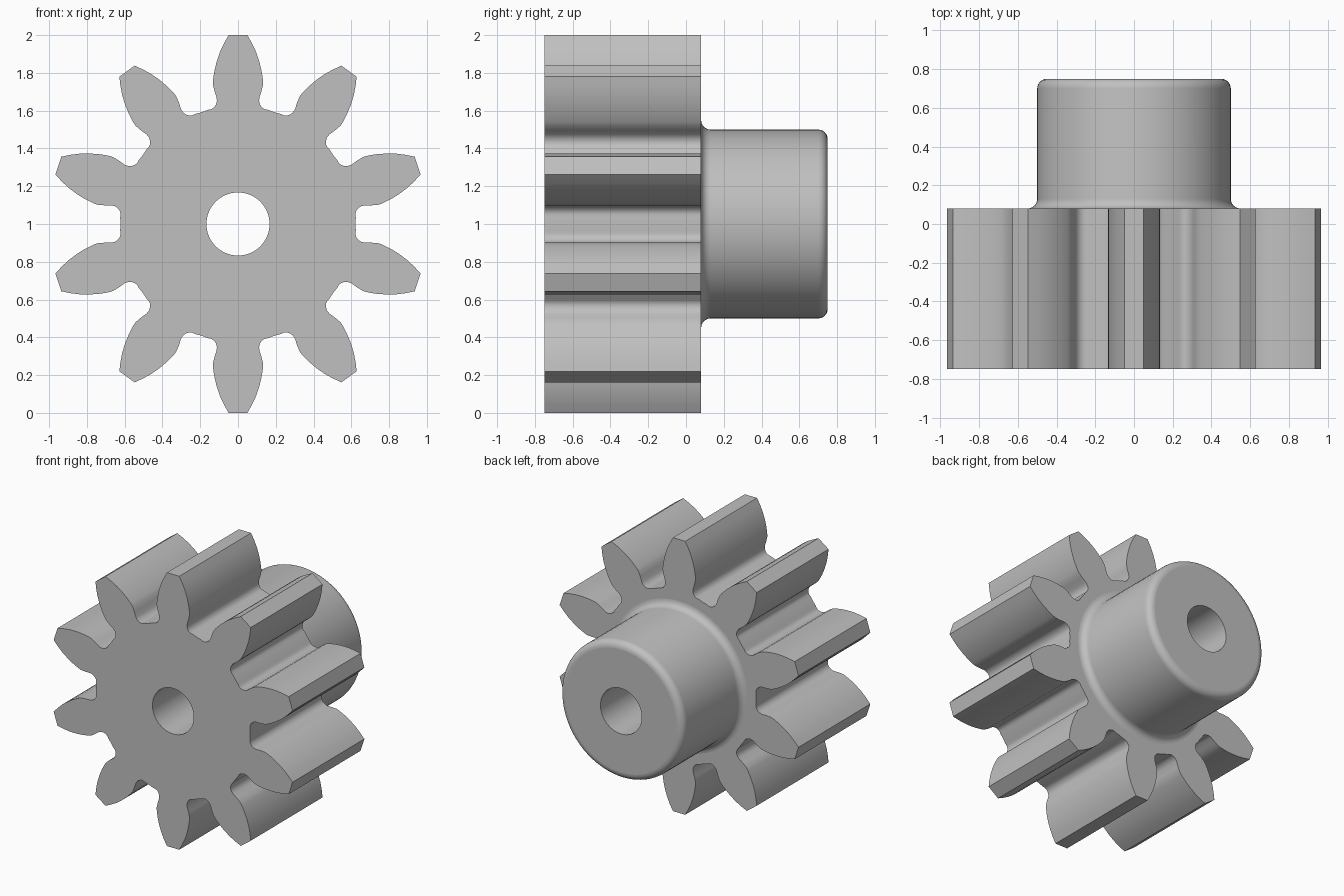
import bpy
import bmesh
from math import sin, cos, pi, radians
from mathutils import Matrix, Vector

cube = bpy.data.objects.get("Cube")
if cube:
    bpy.data.objects.remove(cube, do_unlink=True)

TEETH = 10
SEGMENTS = 72
FRONT, SHOULDER, BACK = -0.75, 0.08, 0.75
BORE, HUB, ROUND = 0.167, 0.5, 0.05

# Half a tooth from tip to root: sideways offset, distance from the axle
FLANK = [(0.05, 1.0), (0.075, 0.955), (0.096, 0.91), (0.113, 0.86),
         (0.125, 0.81), (0.132, 0.765), (0.133, 0.74), (0.125, 0.705),
         (0.113, 0.668), (0.112, 0.65), (0.117, 0.632), (0.128, 0.616),
         (0.143, 0.607), (0.16, 0.604)]


def quarter(radius, y, start, end, steps=6):
    """Quarter-round profile points about a centre given as radius and y."""
    angles = [radians(start + (end - start) * i / steps) for i in range(steps + 1)]
    return [(radius + ROUND * cos(a), y + ROUND * sin(a)) for a in angles]


def close_loop(bm, verts):
    return [bm.edges.new((verts[i - 1], verts[i])) for i in range(len(verts))]


def bridge(bm, a, b):
    for i in range(len(a)):
        bm.faces.new((a[i - 1], a[i], b[i], b[i - 1]))


bm = bmesh.new()

# Toothed outline, with one valley point after each tooth
tooth = [(-x, r) for x, r in reversed(FLANK)] + FLANK
valley = pi / TEETH
tooth.append((0.622 * sin(valley), 0.622 * cos(valley)))
outline = []
for t in range(TEETH):
    turn = Matrix.Rotation(t * 2 * pi / TEETH, 3, 'Y')
    outline += [turn @ Vector((x, 0, r)) for x, r in tooth]

front_rim, back_rim = [
    [bm.verts.new((p.x, y, p.z + 1)) for p in outline] for y in (FRONT, SHOULDER)]

# Bore and filleted hub, turned as one profile
profile = [(BORE, FRONT), (BORE, BACK)]
profile += quarter(HUB - ROUND, BACK - ROUND, 90, 0)
profile += quarter(HUB + ROUND, SHOULDER + ROUND, 180, 270)
rings = []
for r, y in profile:
    angles = [2 * pi * i / SEGMENTS for i in range(SEGMENTS)]
    rings.append([bm.verts.new((r * sin(a), y, 1 + r * cos(a))) for a in angles])

# Gear faces around the bore and hub
for rim, ring in ((front_rim, rings[0]), (back_rim, rings[-1])):
    edges = close_loop(bm, rim) + close_loop(bm, ring)
    bmesh.ops.triangle_fill(bm, use_beauty=True, use_dissolve=False,
                            edges=edges, normal=(0, 1, 0))

# Tooth walls and turned surfaces
bridge(bm, front_rim, back_rim)
for a, b in zip(rings, rings[1:]):
    bridge(bm, a, b)
bmesh.ops.recalc_face_normals(bm, faces=bm.faces[:])

mesh = bpy.data.meshes.new("pinion_gear")
bm.to_mesh(mesh)
bm.free()
gear = bpy.data.objects.new("pinion_gear", mesh)
bpy.context.collection.objects.link(gear)

# Plain grey finish
grey = bpy.data.materials.new("plain grey")
grey.use_nodes = True
colour = (0.53, 0.53, 0.53, 1)
grey.diffuse_color = colour
grey.node_tree.nodes["Principled BSDF"].inputs["Base Color"].default_value = colour
mesh.materials.append(grey)

# Smooth flanks and hub, flat end faces
bpy.ops.object.select_all(action='DESELECT')
gear.select_set(True)
bpy.context.view_layer.objects.active = gear
bpy.ops.object.shade_smooth_by_angle(angle=radians(30))
for face in mesh.polygons:
    if abs(face.normal.y) > 0.999:
        face.use_smooth = False
